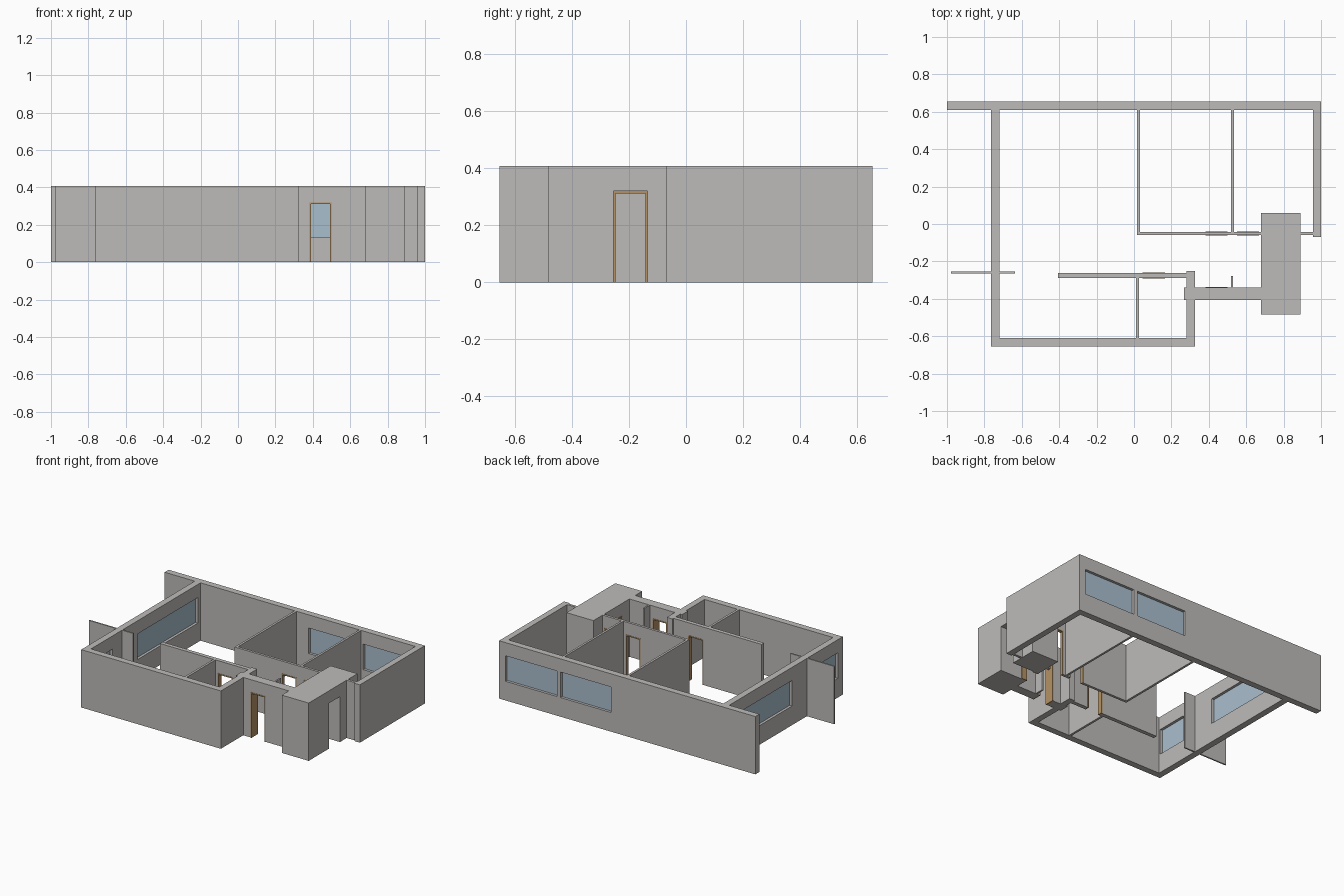
import bpy
import bmesh

cube = bpy.data.objects.get("Cube")
if cube:
    bpy.data.objects.remove(cube, do_unlink=True)

HEIGHT = 0.408
DOOR_TOP = 0.32
SILL, HEAD = 0.135, 0.315
FRAME = 0.008


def material(name, color):
    mat = bpy.data.materials.new(name)
    mat.use_nodes = True
    mat.diffuse_color = (*color, 1)
    mat.node_tree.nodes["Principled BSDF"].inputs["Base Color"].default_value = (*color, 1)
    return mat


PLASTER = material("grey plaster", (0.51, 0.50, 0.485))
GLASS = material("blue glass", (0.40, 0.52, 0.62))
WOOD = material("tan wood", (0.46, 0.29, 0.13))


def add_box(bm, x0, x1, y0, y1, z0, z1):
    verts = bmesh.ops.create_cube(bm, size=1)["verts"]
    for v in verts:
        v.co = ((x0 + x1) / 2 + v.co.x * (x1 - x0),
                (y0 + y1) / 2 + v.co.y * (y1 - y0),
                (z0 + z1) / 2 + v.co.z * (z1 - z0))


def build(name, boxes, mat):
    bm = bmesh.new()
    for b in boxes:
        add_box(bm, *b)
    mesh = bpy.data.meshes.new(name)
    bm.to_mesh(mesh)
    bm.free()
    mesh.materials.append(mat)
    obj = bpy.data.objects.new(name, mesh)
    bpy.context.collection.objects.link(obj)
    return obj


def wall(name, x0, x1, y0, y1, doors=(), windows=(), along=None, lining=None):
    """Wall with framed doors and glazed windows, given as spans along its length."""
    along = along or ("x" if x1 - x0 > y1 - y0 else "y")
    start, end, side0, side1 = (x0, x1, y0, y1) if along == "x" else (y0, y1, x0, x1)

    def piece(a, b, z0, z1, s0=side0, s1=side1):
        return (a, b, s0, s1, z0, z1) if along == "x" else (s0, s1, a, b, z0, z1)

    openings = [(a, b, 0, DOOR_TOP) for a, b in doors]
    openings += [(a, b, SILL, HEAD) for a, b in windows]
    solid, cursor = [], start
    for a, b, z0, z1 in sorted(openings):
        solid.append(piece(cursor, a, 0, HEIGHT))
        solid.append(piece(a, b, z1, HEIGHT))
        if z0 > 0:
            solid.append(piece(a, b, 0, z0))
        cursor = b
    solid.append(piece(cursor, end, 0, HEIGHT))
    build(name, solid, PLASTER)

    # Door linings, a little proud of both wall faces
    f0, f1 = lining or (side0 - 0.002, side1 + 0.002)
    for i, (a, b) in enumerate(doors, 1):
        build(f"{name}_door_frame_{i}", [
            piece(a, a + FRAME, 0, DOOR_TOP, f0, f1),
            piece(b - FRAME, b, 0, DOOR_TOP, f0, f1),
            piece(a + FRAME, b - FRAME, DOOR_TOP - FRAME, DOOR_TOP, f0, f1)], WOOD)

    # Panes in the middle of the wall thickness
    mid = (side0 + side1) / 2
    for i, (a, b) in enumerate(windows, 1):
        build(f"{name}_pane_{i}", [piece(a, b, SILL, HEAD, mid - 0.004, mid + 0.004)], GLASS)


# Outer walls
wall("back_wall", -1, 1, 0.61, 0.655, windows=[(0.125, 0.52), (0.55, 0.95)])
wall("west_wall", -0.765, -0.72, -0.61, 0.61, windows=[(-0.6, -0.37), (-0.09, 0.58)])
wall("east_wall", 0.957, 1, -0.07, 0.61)
wall("front_wall", -0.765, 0.325, -0.655, -0.61)
wall("front_side_wall", 0.282, 0.325, -0.61, -0.25)
wall("entrance_wall", 0.268, 0.68, -0.405, -0.34, doors=[(0.383, 0.5)])

# Thick block with a passage through it, lined at the inner end
wall("passage_block", 0.68, 0.89, -0.483, 0.06, doors=[(-0.255, -0.135)],
     lining=(0.678, 0.72))

# Inner partitions
wall("corridor_wall", 0.015, 0.957, -0.06, -0.042, doors=[(0.383, 0.5), (0.55, 0.667)])
wall("bedroom_partition_west", 0.015, 0.031, -0.042, 0.61)
wall("bedroom_partition_east", 0.519, 0.534, -0.042, 0.61)
wall("hall_wall", -0.407, 0.282, -0.29, -0.262, doors=[(0.045, 0.165)])
wall("front_partition", 0.011, 0.027, -0.61, -0.29)
wall("corridor_stub", 0.519, 0.53, -0.34, -0.278)

# Thin screen crossing the west wall
wall("screen_outside", -0.978, -0.765, -0.265, -0.255)
wall("screen_inside", -0.72, -0.635, -0.265, -0.255)
